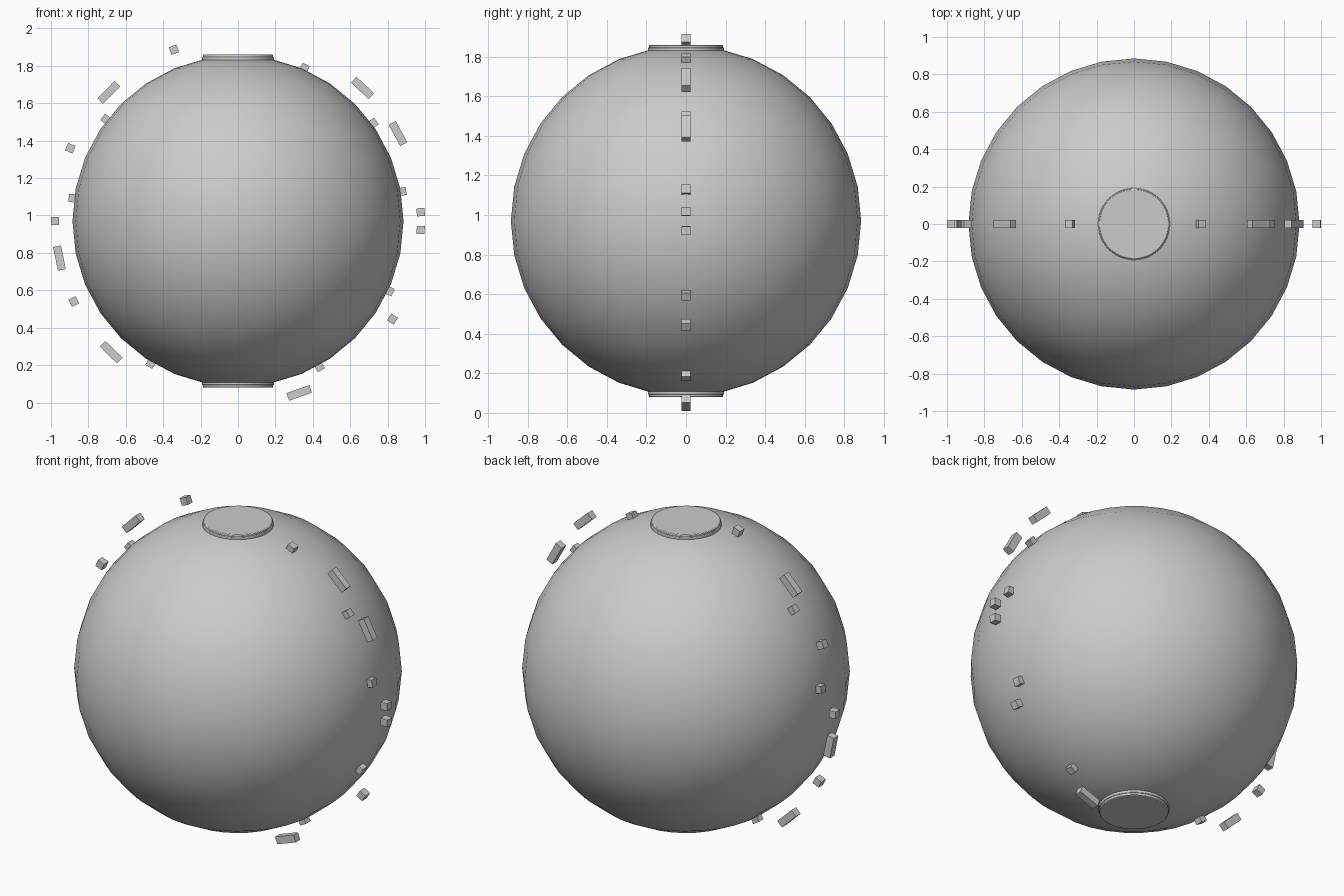
import bpy
import math

if "Cube" in bpy.data.objects:
    bpy.data.objects.remove(bpy.data.objects["Cube"], do_unlink=True)

CENTRE = 0.97    # height of the globe centre
RADIUS = 0.885
BLOCK = 0.043    # edge of one small block

grey = bpy.data.materials.new("plain grey")
grey.use_nodes = True
colour = (0.6, 0.6, 0.6, 1)
grey.diffuse_color = colour
grey.node_tree.nodes["Principled BSDF"].inputs["Base Color"].default_value = colour


def finish(name):
    obj = bpy.context.object
    obj.name = name
    obj.data.materials.append(grey)
    return obj


# Globe
bpy.ops.mesh.primitive_uv_sphere_add(segments=32, ring_count=16, radius=RADIUS,
                                     location=(0, 0, CENTRE))
finish("globe")
bpy.ops.object.shade_smooth()


# Polar caps: a wide flange with a slightly narrower bevelled lid
def cap(name, side):
    for part, radius, reach, depth in (("flange", 0.192, 0.877, 0.03),
                                       ("lid", 0.187, 0.89, 0.04)):
        bpy.ops.mesh.primitive_cylinder_add(
            vertices=48, radius=radius, depth=depth,
            location=(0, 0, CENTRE + side * (reach - depth / 2)))
        obj = finish(f"{name}_{part}")
        bevel = obj.modifiers.new("bevel", "BEVEL")
        bevel.width = 0.004
        bevel.segments = 2
        bpy.ops.object.shade_smooth_by_angle(angle=math.radians(30))


cap("top_cap", 1)
cap("bottom_cap", -1)


# Small blocks around the globe, turned to face its centre
def block(name, degrees, distance, shift=0):
    a = math.radians(degrees)
    x = distance * math.cos(a) - shift * math.sin(a)
    z = distance * math.sin(a) + shift * math.cos(a)
    bpy.ops.mesh.primitive_cube_add(size=BLOCK, location=(x, 0, CENTRE + z),
                                    rotation=(0, -a, 0))
    finish(name)


# Single blocks floating off the surface
for i, angle in enumerate((-32.4, -2.8, 2.8, 110.5, 156.5, 180, 206.1)):
    block(f"floating_block_{i}", angle, 0.978)

# Rows of three floating blocks
for i, angle in enumerate((28.7, 46.9, 135.1, 191.7, 225.9, 289.6)):
    for k in (-1, 0, 1):
        block(f"block_row_{i}_{k + 1}", angle, 0.975, k * BLOCK)

# Blocks half sunk into the surface
for i, angle in enumerate((-60.8, -24.8, 10.2, 35.9, 66.5, 142.4, 172.1, 238.5)):
    block(f"sunken_block_{i}", angle, 0.892)
